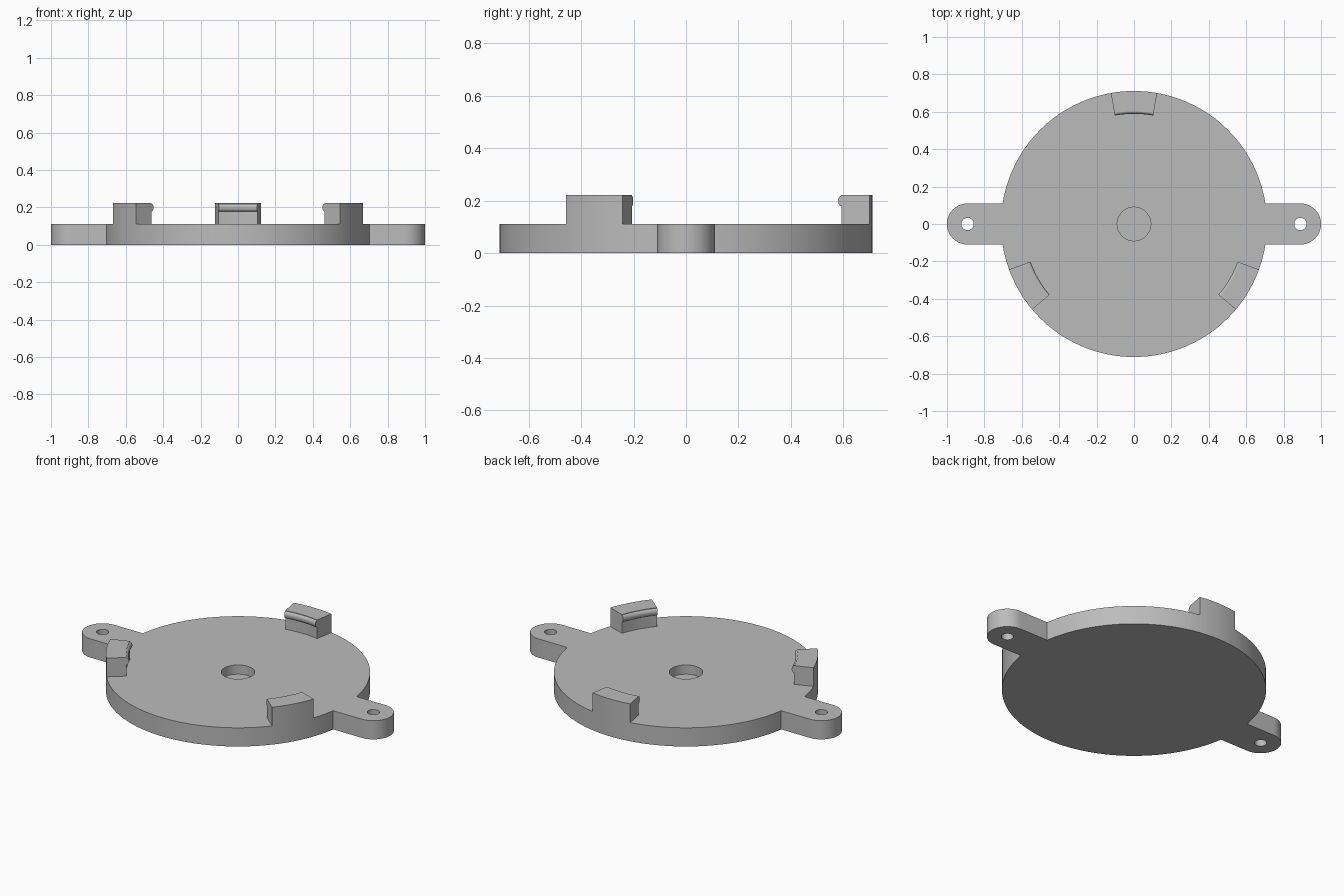
import bpy, bmesh, math
from math import sin, cos, radians, degrees

cube = bpy.data.objects.get("Cube")
if cube:
    bpy.data.objects.remove(cube, do_unlink=True)

PLATE_R, PLATE_H = 0.711, 0.111
EAR_X, EAR_R, SCREW_R = 0.89, 0.11, 0.033
CLIP_IN, CLIP_TOP = 0.602, 0.222

grey = bpy.data.materials.new("plain grey")
grey.use_nodes = True
colour = (0.5, 0.5, 0.5, 1)
grey.diffuse_color = colour
grey.node_tree.nodes["Principled BSDF"].inputs["Base Color"].default_value = colour


def finish(name, bm):
    bmesh.ops.recalc_face_normals(bm, faces=bm.faces)
    mesh = bpy.data.meshes.new(name)
    bm.to_mesh(mesh)
    bm.free()
    mesh.materials.append(grey)
    ob = bpy.data.objects.new(name, mesh)
    bpy.context.collection.objects.link(ob)
    return ob


def activate(ob):
    bpy.ops.object.select_all(action='DESELECT')
    ob.select_set(True)
    bpy.context.view_layer.objects.active = ob


def smooth(ob):
    activate(ob)
    bpy.ops.object.shade_smooth_by_angle(angle=radians(30))


def arc(cx, r, angles):
    return [(cx + r * cos(radians(a)), r * sin(radians(a))) for a in angles]


def drill(ob, x, r, z0, z1):
    bm = bmesh.new()
    bmesh.ops.create_cone(bm, cap_ends=True, segments=48, radius1=r, radius2=r, depth=z1 - z0)
    bmesh.ops.translate(bm, verts=bm.verts, vec=(x, 0, (z0 + z1) / 2))
    cutter = finish("cutter", bm)
    cutter.hide_render = True
    mod = ob.modifiers.new("hole", 'BOOLEAN')
    mod.operation, mod.solver, mod.object = 'DIFFERENCE', 'EXACT', cutter
    activate(ob)
    bpy.ops.object.modifier_apply(modifier=mod.name)
    bpy.data.objects.remove(cutter, do_unlink=True)


# Round plate with two mounting ears, as one extruded outline
join = degrees(math.asin(EAR_R / PLATE_R))
half = arc(EAR_X, EAR_R, range(-90, 91, 5))
half += arc(0, PLATE_R, [join, *range(10, 171, 2), 180 - join])
outline = half + [(-x, -y) for x, y in half]
bm = bmesh.new()
base = bm.faces.new([bm.verts.new((x, y, 0)) for x, y in outline])
top = bmesh.ops.extrude_face_region(bm, geom=[base], use_keep_orig=True)["geom"]
bmesh.ops.translate(bm, vec=(0, 0, PLATE_H),
                    verts=[g for g in top if isinstance(g, bmesh.types.BMVert)])
plate = finish("base_plate", bm)

# Screw holes through the ears and a blind recess in the middle
for x in (-EAR_X, EAR_X):
    drill(plate, x, SCREW_R, -0.1, 0.3)
drill(plate, 0, 0.09, 0.056, 0.3)
smooth(plate)

# Retaining clips: radial profile with a rounded inner bead, swept along the rim
bead = [(CLIP_IN - 0.013 * sin(t), 0.199 - 0.02 * cos(t))
        for t in (math.pi * i / 10 for i in range(11))]
profile = [(PLATE_R, PLATE_H), (CLIP_IN, PLATE_H), *bead,
           (CLIP_IN, CLIP_TOP), (PLATE_R, CLIP_TOP)]
for name, centre in (("back_clip", 90), ("right_clip", 210), ("left_clip", 330)):
    bm = bmesh.new()
    rings = [[bm.verts.new((r * cos(radians(a)), r * sin(radians(a)), z)) for r, z in profile]
             for a in range(centre - 10, centre + 11, 2)]
    for p, q in zip(rings, rings[1:]):
        for i in range(len(profile)):
            j = (i + 1) % len(profile)
            bm.faces.new((p[i], p[j], q[j], q[i]))
    bm.faces.new(rings[0])
    bm.faces.new(rings[-1])
    smooth(finish(name, bm))
